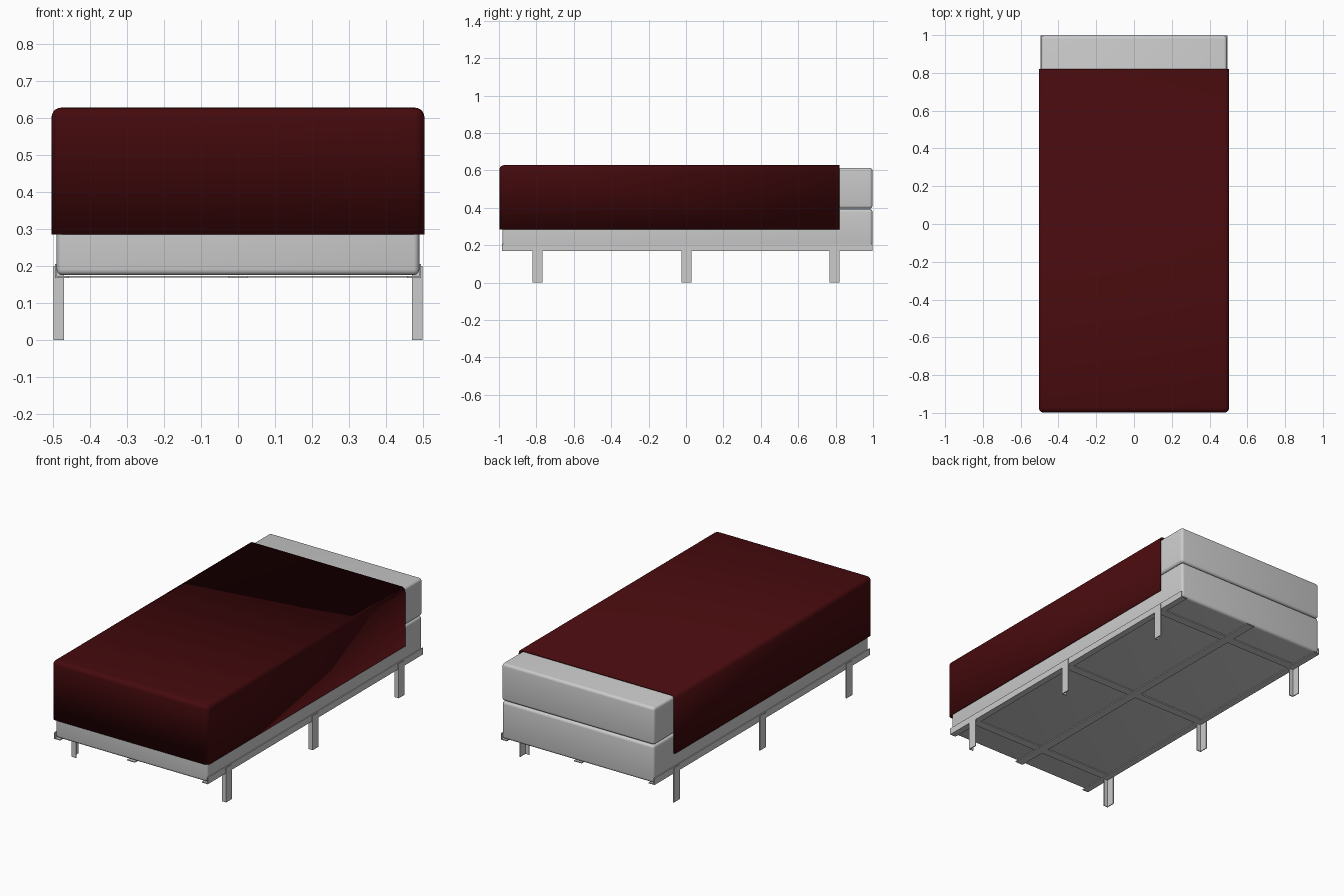
import bpy, bmesh

if "Cube" in bpy.data.objects:
    bpy.data.objects.remove(bpy.data.objects["Cube"])

red = bpy.data.materials.new("dark_red_fabric")
red.diffuse_color = (0.06, 0.003, 0.004, 1)
red.use_nodes = True
red.node_tree.nodes["Principled BSDF"].inputs["Base Color"].default_value = red.diffuse_color


def box(name, x0, x1, y0, y1, z0, z1, bevel=0.0, segments=4):
    bm = bmesh.new()
    bmesh.ops.create_cube(bm, size=1)
    for v in bm.verts:
        v.co.x = x0 if v.co.x < 0 else x1
        v.co.y = y0 if v.co.y < 0 else y1
        v.co.z = z0 if v.co.z < 0 else z1
    if bevel:
        bmesh.ops.bevel(bm, geom=bm.edges[:], offset=bevel, segments=segments,
                        profile=0.5, affect='EDGES')
    return finish(name, bm, bevel > 0)


def finish(name, bm, smooth=False):
    me = bpy.data.meshes.new(name)
    bmesh.ops.recalc_face_normals(bm, faces=bm.faces[:])
    bm.to_mesh(me)
    bm.free()
    ob = bpy.data.objects.new(name, me)
    bpy.context.collection.objects.link(ob)
    if smooth:
        bpy.ops.object.select_all(action='DESELECT')
        ob.select_set(True)
        bpy.context.view_layer.objects.active = ob
        bpy.ops.object.shade_smooth_by_angle()
    return ob


def extrude_profile(name, pts, axis, a, b):
    """Extrude a closed 2D outline along y (points x,z) or z (points x,y)."""
    place = (lambda p, t: (p[0], t, p[1])) if axis == 'Y' else (lambda p, t: (p[0], p[1], t))
    bm = bmesh.new()
    f = bm.faces.new([bm.verts.new(place(p, a)) for p in pts])
    ext = bmesh.ops.extrude_face_region(bm, geom=[f])
    for g in ext["geom"]:
        if isinstance(g, bmesh.types.BMVert):
            if axis == 'Y':
                g.co.y = b
            else:
                g.co.z = b
    bm.faces.new([v for v in f.verts]) if not f.is_valid else None
    return finish(name, bm)


# Box spring and mattress
box("box_spring", -0.49, 0.49, -0.982, 0.997, 0.175, 0.394, 0.016)
box("mattress", -0.492, 0.492, -0.982, 0.997, 0.396, 0.614, 0.016)

# Blanket: rounded box, open underneath and at the head end
bm = bmesh.new()
bmesh.ops.create_cube(bm, size=1)
for v in bm.verts:
    v.co.x *= 1.008
    v.co.y = -0.998 if v.co.y < 0 else 0.82
    v.co.z = 0.285 if v.co.z < 0 else 0.628
bmesh.ops.delete(bm, geom=[f for f in bm.faces if f.normal.z < -0.5 or f.normal.y > 0.5],
                 context='FACES_ONLY')
bmesh.ops.bevel(bm, geom=[e for e in bm.edges if len(e.link_faces) == 2],
                offset=0.026, segments=5, profile=0.5, affect='EDGES')
blanket = finish("blanket", bm, True)
blanket.data.materials.append(red)
shell = blanket.modifiers.new("thickness", 'SOLIDIFY')
shell.thickness = 0.01
shell.offset = -1

# Angle-iron side rails and legs
T = 0.005
for s, side in ((-1, "left"), (1, "right")):
    rail = [(0.495, 0.168), (0.495, 0.206), (0.495 - T, 0.206), (0.495 - T, 0.168 + T),
            (0.457, 0.168 + T), (0.457, 0.168)]
    extrude_profile(side + "_rail", [(s * x, z) for x, z in rail], 'Y', -0.985, 0.997)
    for i, y in enumerate((-0.793, 0.003, 0.795)):
        leg = [(0.498, y - 0.027), (0.498, y + 0.027), (0.498 - T, y + 0.027),
               (0.498 - T, y - 0.027 + T), (0.47, y - 0.027 + T), (0.47, y - 0.027)]
        extrude_profile(f"{side}_leg_{i + 1}", [(s * x, yy) for x, yy in leg], 'Z', 0, 0.2)

# Flat support bars below the box spring
box("centre_bar", -0.025, 0.025, -0.985, 0.997, 0.168, 0.173)
for i, y in enumerate((-0.793, 0.003, 0.795)):
    box(f"cross_bar_{i + 1}", -0.49, 0.49, y - 0.025, y + 0.025, 0.1685, 0.1735)
